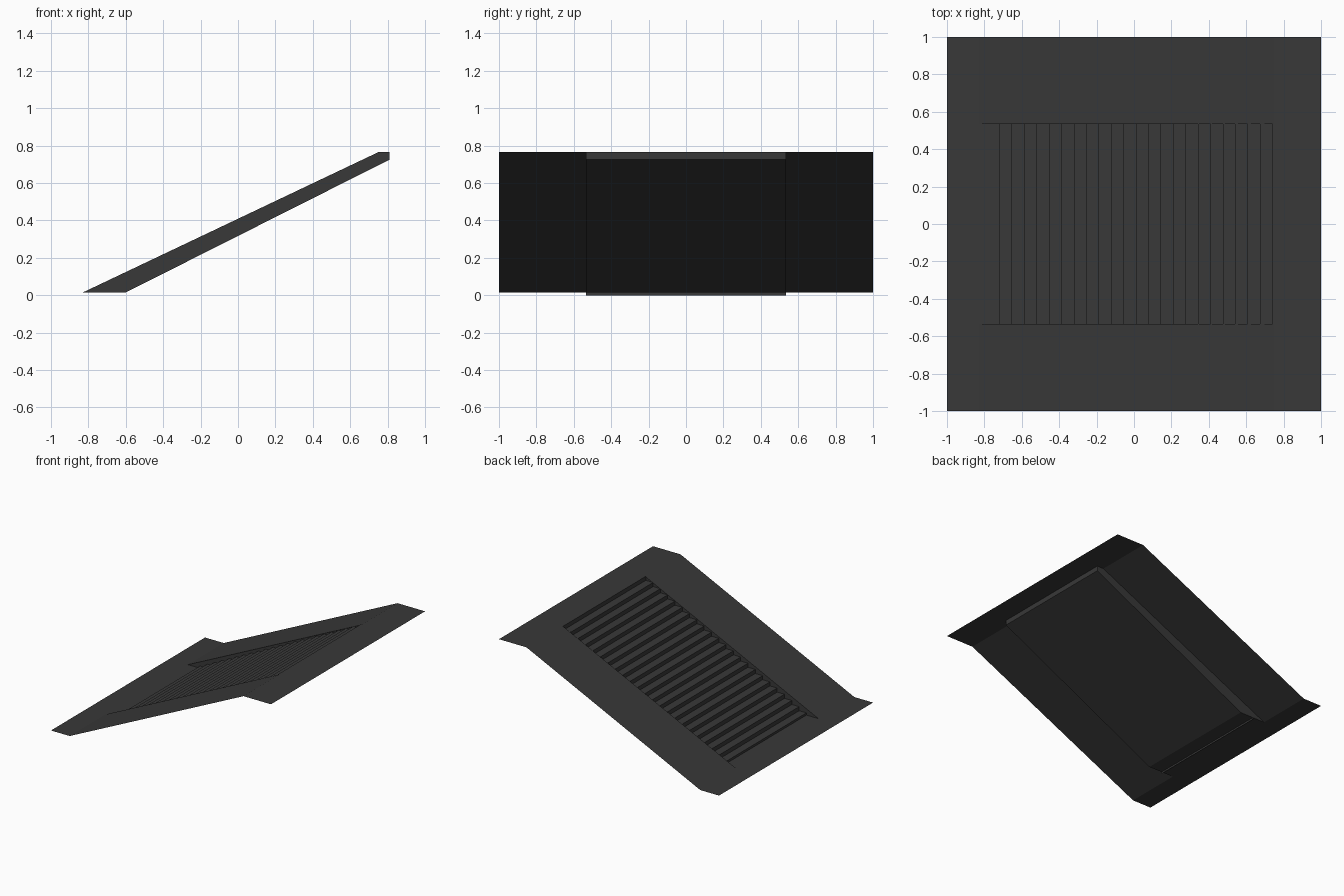
import bpy

if "Cube" in bpy.data.objects:
    bpy.data.objects.remove(bpy.data.objects["Cube"])

LOW, HIGH = 0.015, 0.765      # lower and upper ground levels
X0, X1 = -0.83, 0.75          # foot and top of the slope
W = 0.535                     # half width of the stairwell
STEPS, START, END = 23, -0.72, 0.74

dark = bpy.data.materials.new("dark_grey")
dark.diffuse_color = (0.04, 0.04, 0.04, 1)
dark.use_nodes = True
dark.node_tree.nodes["Principled BSDF"].inputs["Base Color"].default_value = dark.diffuse_color


def make(name, verts, faces):
    mesh = bpy.data.meshes.new(name)
    mesh.from_pydata(verts, [], faces)
    mesh.materials.append(dark)
    obj = bpy.data.objects.new(name, mesh)
    bpy.context.collection.objects.link(obj)
    return obj


def strip(name, profile, y0=-W, y1=W):
    """Sweep an open x-z profile across y."""
    n = len(profile)
    verts = [(x, y, z) for y in (y0, y1) for x, z in profile]
    faces = [(i, i + 1, n + i + 1, n + i) for i in range(n - 1)]
    return make(name, verts, faces)


# Sloping ground sheet, left open over the stairs
ground = [(-1, LOW), (X0, LOW), (X1, HIGH), (1, HIGH)]
strip("ground_front", ground, -1, -W)
strip("ground_back", ground, W, 1)
strip("lower_landing", ground[:2])

# Stair flight: risers and treads, ending in the upper landing
pitch = (END - START) / (STEPS - 1)
rise = HIGH / STEPS
stairs = []
for i in range(STEPS):
    x = START + i * pitch
    stairs += [(x, i * rise), (x, (i + 1) * rise)]
stairs.append((1, HIGH))
strip("stair_flight", stairs)

# Trough under the stairs: floor, sloping underside and end wall
under = [(X0, LOW), (-0.6, LOW), (0.81, 0.725), (0.81, HIGH)]
bottom = strip("trough_underside", under[::-1])

# Trough side walls
side = under + [(X1, HIGH)]
for name, y, order in (("trough_wall_front", -W, 1), ("trough_wall_back", W, -1)):
    make(name, [(x, y, z) for x, z in side], [tuple(range(len(side)))[::order]])
